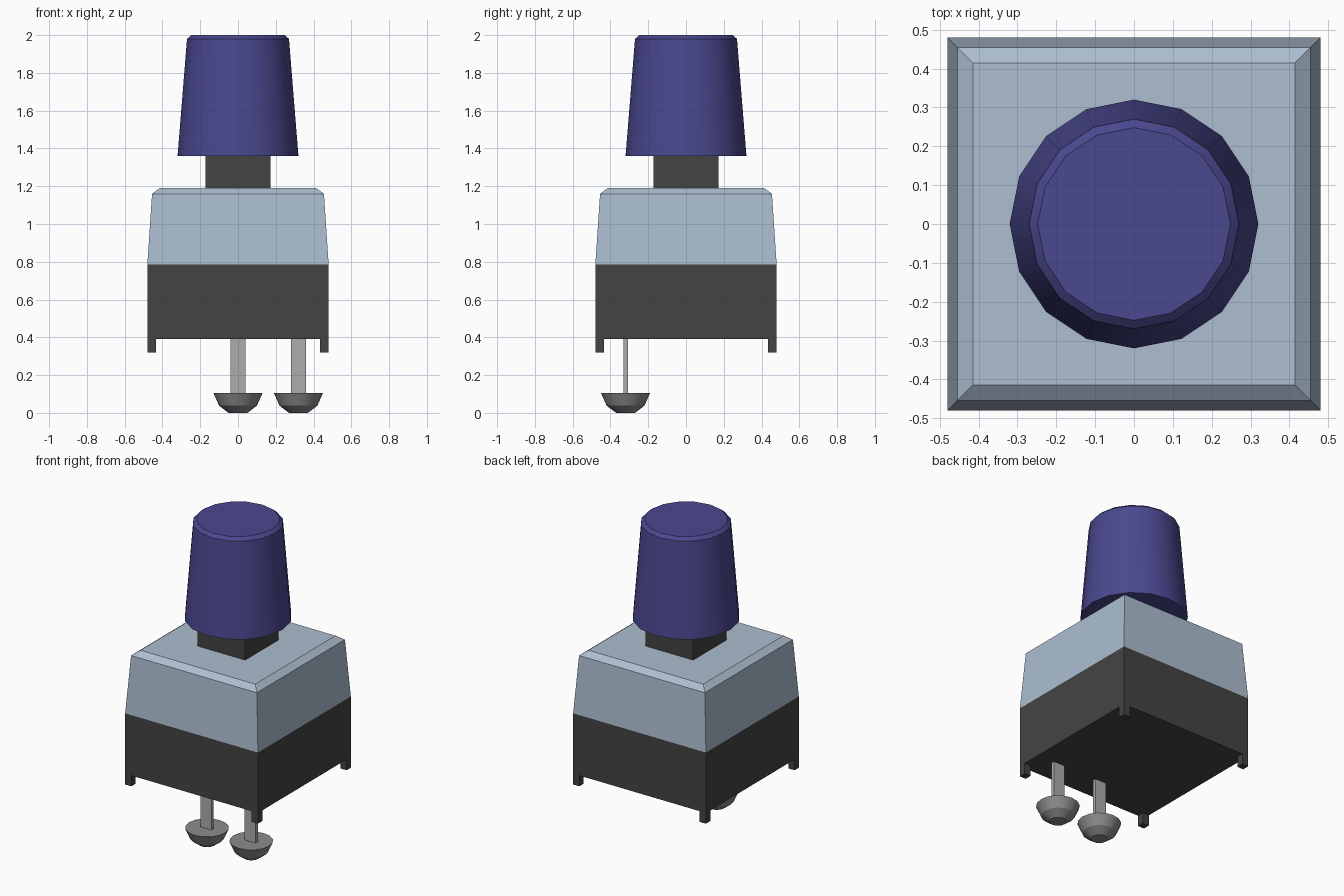
import bpy, bmesh, math
from mathutils import Matrix

old = bpy.data.objects.get("Cube")
if old:
    bpy.data.objects.remove(old, do_unlink=True)


def material(name, srgb):
    col = [((c / 255 + 0.055) / 1.055) ** 2.4 for c in srgb] + [1.0]
    m = bpy.data.materials.new(name)
    m.use_nodes = True
    m.diffuse_color = col
    m.node_tree.nodes["Principled BSDF"].inputs["Base Color"].default_value = col
    return m


PURPLE = material("purple plastic", (74, 72, 143))
BLUE = material("pale blue plastic", (172, 190, 208))
DARK = material("dark plastic", (68, 68, 68))
METAL = material("grey metal", (172, 172, 172))
SOLDER = material("solder", (140, 140, 140))


def add_object(name, bm, mat):
    bmesh.ops.recalc_face_normals(bm, faces=bm.faces)
    mesh = bpy.data.meshes.new(name)
    bm.to_mesh(mesh)
    bm.free()
    mesh.materials.append(mat)
    obj = bpy.data.objects.new(name, mesh)
    bpy.context.collection.objects.link(obj)
    return obj


def loft(name, profile, sides, mat, x=0, y=0, smooth=False):
    """Stack rings of (radius, z); four sides gives an upright square of half width radius."""
    bm = bmesh.new()
    square = sides == 4
    rings = []
    for r, z in profile:
        if square:
            r *= math.sqrt(2)
        angles = [2 * math.pi * (i + 0.5 * square) / sides for i in range(sides)]
        rings.append([bm.verts.new((x + r * math.cos(a), y + r * math.sin(a), z)) for a in angles])
    for low, high in zip(rings, rings[1:]):
        for i in range(sides):
            j = (i + 1) % sides
            bm.faces.new((low[i], low[j], high[j], high[i]))
    bm.faces.new(rings[0][::-1])
    bm.faces.new(rings[-1])
    obj = add_object(name, bm, mat)
    if smooth:
        bpy.ops.object.select_all(action="DESELECT")
        obj.select_set(True)
        bpy.context.view_layer.objects.active = obj
        bpy.ops.object.shade_smooth_by_angle(angle=math.radians(28))
    return obj


def box(name, size, centre, mat):
    bm = bmesh.new()
    bmesh.ops.create_cube(bm, size=1, matrix=Matrix.Translation(centre) @ Matrix.Diagonal((*size, 1)))
    return add_object(name, bm, mat)


# Housing: dark base, tapered cover with a bevelled top, square stem
loft("base", [(0.48, 0.39), (0.48, 0.785)], 4, DARK)
loft("cover", [(0.48, 0.785), (0.455, 1.16), (0.415, 1.19)], 4, BLUE)
loft("stem", [(0.173, 1.19), (0.173, 1.37)], 4, DARK)

# Round button cap
loft("button_cap", [(0.32, 1.36), (0.27, 1.98), (0.248, 2.0)], 16, PURPLE, smooth=True)

# Corner feet
for side, sx in (("left", 1), ("right", -1)):
    for end, sy in (("front", -1), ("back", 1)):
        box(f"foot_{end}_{side}", (0.045, 0.045, 0.07), (sx * 0.4575, sy * 0.4575, 0.355), DARK)

# Flat pins, each ending in a solder blob
for name, x in (("middle", 0.0), ("left", 0.32)):
    box(f"pin_{name}", (0.08, 0.024, 0.33), (x, -0.32, 0.225), METAL)
    loft(f"solder_{name}", [(0.05, 0.0), (0.1, 0.038), (0.13, 0.105)], 16, SOLDER,
         x, -0.32, smooth=True)
